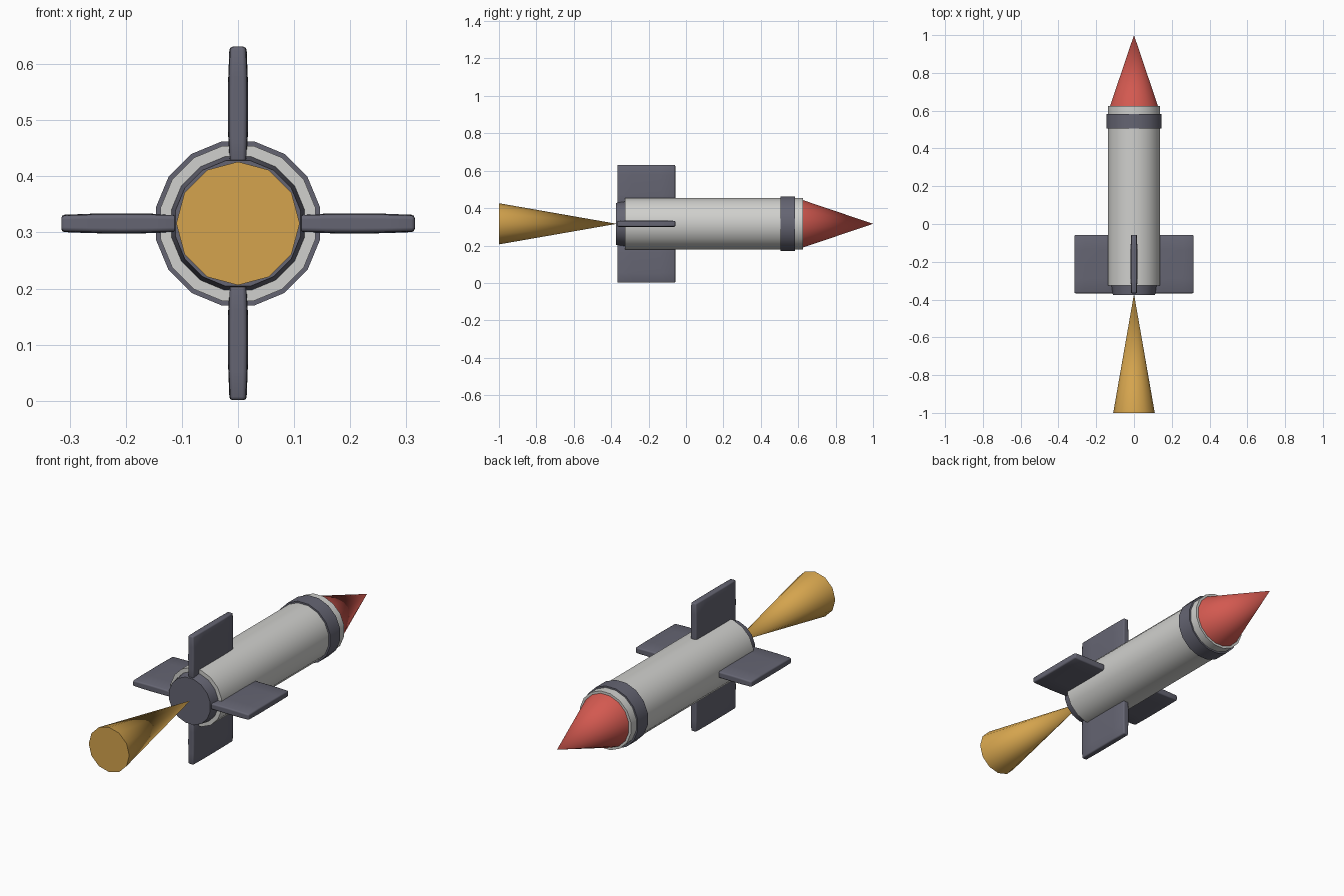
import bpy, bmesh
from math import pi, radians
from mathutils import Matrix

default = bpy.data.objects.get("Cube")
if default:
    bpy.data.objects.remove(default, do_unlink=True)

AXIS_Z = 0.316


def material(name, rgb):
    m = bpy.data.materials.new(name)
    m.use_nodes = True
    colour = (*rgb, 1)
    m.diffuse_color = colour
    m.node_tree.nodes["Principled BSDF"].inputs["Base Color"].default_value = colour
    return m


light = material("light grey", (0.63, 0.63, 0.61))
dark = material("dark grey", (0.13, 0.13, 0.17))
red = material("red", (0.65, 0.10, 0.08))
amber = material("amber", (0.66, 0.37, 0.075))


def finish(name, bm, mat, angle):
    bmesh.ops.recalc_face_normals(bm, faces=bm.faces)
    mesh = bpy.data.meshes.new(name)
    bm.to_mesh(mesh)
    bm.free()
    mesh.materials.append(mat)
    ob = bpy.data.objects.new(name, mesh)
    bpy.context.collection.objects.link(ob)
    bpy.ops.object.select_all(action="DESELECT")
    ob.select_set(True)
    bpy.context.view_layer.objects.active = ob
    bpy.ops.object.shade_smooth_by_angle(angle=radians(angle))
    return ob


def turned(name, mat, y0, y1, r0, r1, sides=16, spin=pi / 16):
    """Capped cylinder or cone along y, from y0 (radius r0) to y1 (radius r1)."""
    bm = bmesh.new()
    place = (Matrix.Translation((0, (y0 + y1) / 2, AXIS_Z))
             @ Matrix.Rotation(-pi / 2, 4, "X") @ Matrix.Rotation(spin, 4, "Z"))
    bmesh.ops.create_cone(bm, cap_ends=True, segments=sides, radius1=r0,
                          radius2=r1, depth=y1 - y0, matrix=place)
    bmesh.ops.remove_doubles(bm, verts=bm.verts, dist=1e-5)
    return finish(name, bm, mat, 50)


# Fuselage, collar, nose, nozzle and exhaust flame
turned("body", light, -0.325, 0.625, 0.141, 0.141)
turned("collar", dark, 0.505, 0.583, 0.149, 0.149)
turned("nose_cone", red, 0.62, 1.0, 0.131, 0)
turned("nozzle", dark, -0.375, -0.32, 0.114, 0.122)
turned("flame", amber, -1.0, -0.37, 0.11, 0, sides=12, spin=0)


# Four slightly pillowed fins with rounded rims
def fin(name, angle):
    inner, outer, rear, front = 0.10, 0.315, -0.367, -0.057
    bm = bmesh.new()
    bmesh.ops.create_cube(bm, size=2)
    bmesh.ops.subdivide_edges(bm, edges=bm.edges[:], cuts=3, use_grid_fill=True)
    for v in bm.verts:
        x, y, z = v.co
        thick = 0.018 * (1 - 0.1 * y ** 4) * (1 - 0.14 * z ** 2)
        v.co = (x * thick,
                (rear + front) / 2 + y * (front - rear) / 2,
                (inner + outer) / 2 + z * (outer - inner) / 2)
    rims = [e for e in bm.edges if e.calc_face_angle(0) > 1]
    bmesh.ops.bevel(bm, geom=rims, offset=0.006, segments=2, profile=0.5,
                    affect="EDGES")
    bmesh.ops.transform(bm, verts=bm.verts, matrix=Matrix.Translation((0, 0, AXIS_Z))
                        @ Matrix.Rotation(angle, 4, "Y"))
    finish(name, bm, dark, 60)


for i, side in enumerate(("top", "left", "bottom", "right")):
    fin(side + "_fin", i * pi / 2)
